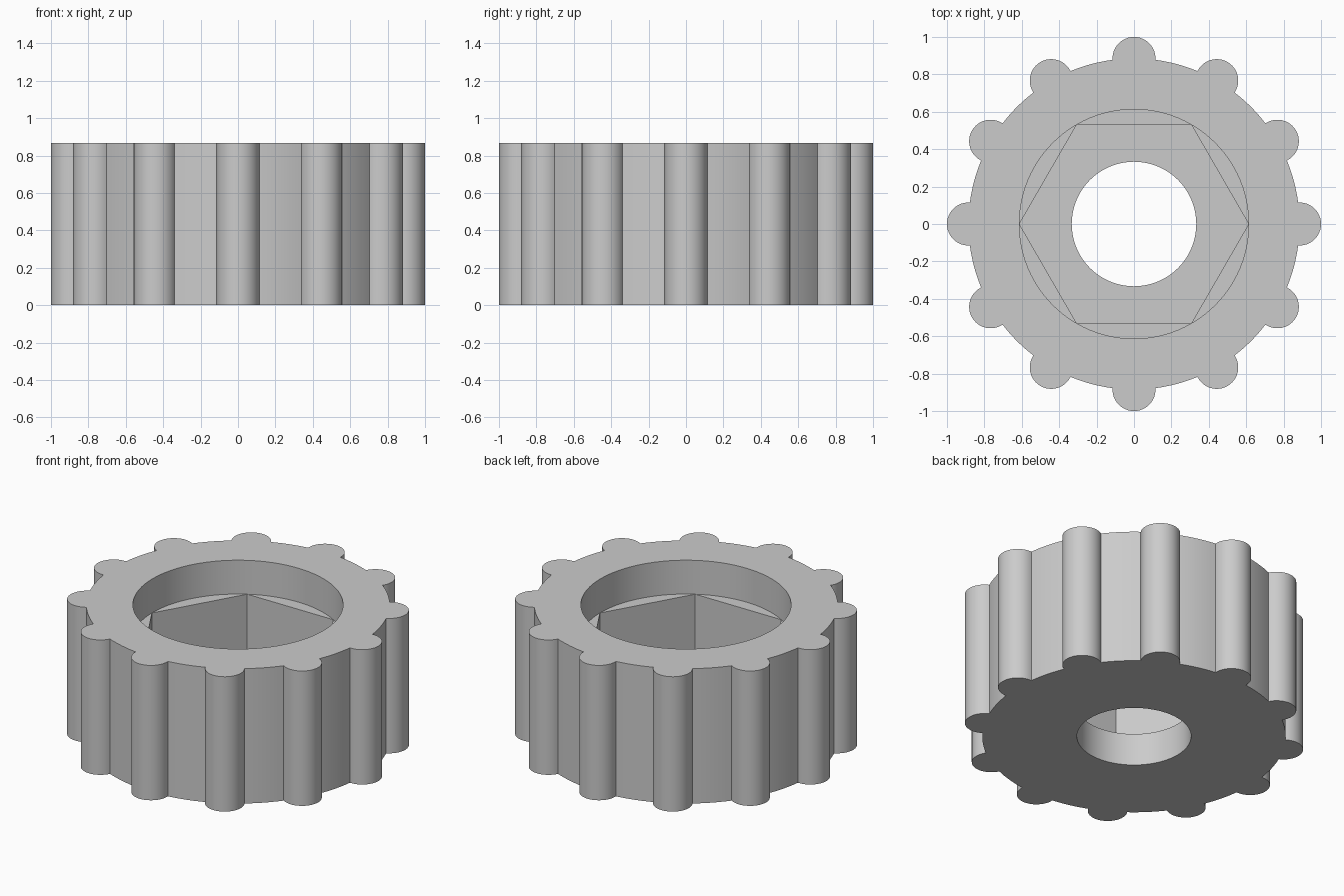
import bpy, bmesh, math

if "Cube" in bpy.data.objects:
    bpy.data.objects.remove(bpy.data.objects["Cube"])

HEIGHT, LEDGE, FLOOR = 0.868, 0.65, 0.208    # top, hex ledge and hex floor levels
BODY_R, LOBE_R, LOBES = 0.885, 0.115, 12
BORE_R, HOLE_R, SEGS = 0.613, 0.333, 96

bm = bmesh.new()


def loop(points, z):
    return [bm.verts.new((x, y, z)) for x, y in points]


def circle(r, n):
    return [(r * math.cos(math.tau * i / n), r * math.sin(math.tau * i / n)) for i in range(n)]


def wall(lower, upper):
    n = len(lower)
    for i in range(n):
        j = (i + 1) % n
        bm.faces.new((lower[i], lower[j], upper[j], upper[i]))


def ring_face(outer, inner):
    edges = []
    for ring in (outer, inner):
        for a, b in zip(ring, ring[1:] + ring[:1]):
            edges.append(bm.edges.get((a, b)) or bm.edges.new((a, b)))
    bmesh.ops.triangle_fill(bm, edges=edges, use_beauty=True)


def grip_outline():
    """Round body with half-round grip lobes."""
    b = 2 * math.asin(LOBE_R / (2 * BODY_R))
    sweep = math.pi / 2 + b / 2
    pts = []
    for k in range(LOBES):
        a = math.tau * k / LOBES
        cx, cy = BODY_R * math.cos(a), BODY_R * math.sin(a)
        for i in range(25):
            t = a - sweep + 2 * sweep * i / 24
            pts.append((cx + LOBE_R * math.cos(t), cy + LOBE_R * math.sin(t)))
        gap = math.tau / LOBES - 2 * b
        for i in range(1, 8):
            t = a + b + gap * i / 8
            pts.append((BODY_R * math.cos(t), BODY_R * math.sin(t)))
    return pts


# Outer grip wall
outline = grip_outline()
outer_low, outer_top = loop(outline, 0), loop(outline, HEIGHT)
wall(outer_low, outer_top)

# Round counterbore, hexagonal pocket and through hole
bore = circle(BORE_R, SEGS)
bore_top, bore_low = loop(bore, HEIGHT), loop(bore, LEDGE)
wall(bore_low, bore_top)
step = SEGS // 6
hex_top = bore_low[::step]
hex_low = loop(circle(BORE_R, 6), FLOOR)
wall(hex_low, hex_top)
hole = circle(HOLE_R, 72)
hole_top, hole_low = loop(hole, FLOOR), loop(hole, 0)
wall(hole_low, hole_top)

# Ledge segments between the hexagon and the bore
for k in range(6):
    bm.faces.new([bore_low[(k * step + i) % SEGS] for i in range(step + 1)])

# Top, pocket floor and underside
ring_face(outer_top, bore_top)
ring_face(hex_low, hole_top)
ring_face(outer_low, hole_low)

bmesh.ops.recalc_face_normals(bm, faces=bm.faces[:])
mesh = bpy.data.meshes.new("knob")
bm.to_mesh(mesh)
bm.free()

grey = bpy.data.materials.new("light grey")
grey.diffuse_color = (0.6, 0.6, 0.6, 1)
grey.use_nodes = True
grey.node_tree.nodes["Principled BSDF"].inputs["Base Color"].default_value = grey.diffuse_color
mesh.materials.append(grey)

knob = bpy.data.objects.new("hex_nut_knob", mesh)
bpy.context.collection.objects.link(knob)
bpy.context.view_layer.objects.active = knob
knob.select_set(True)
bpy.ops.object.shade_smooth_by_angle(angle=math.radians(30))
